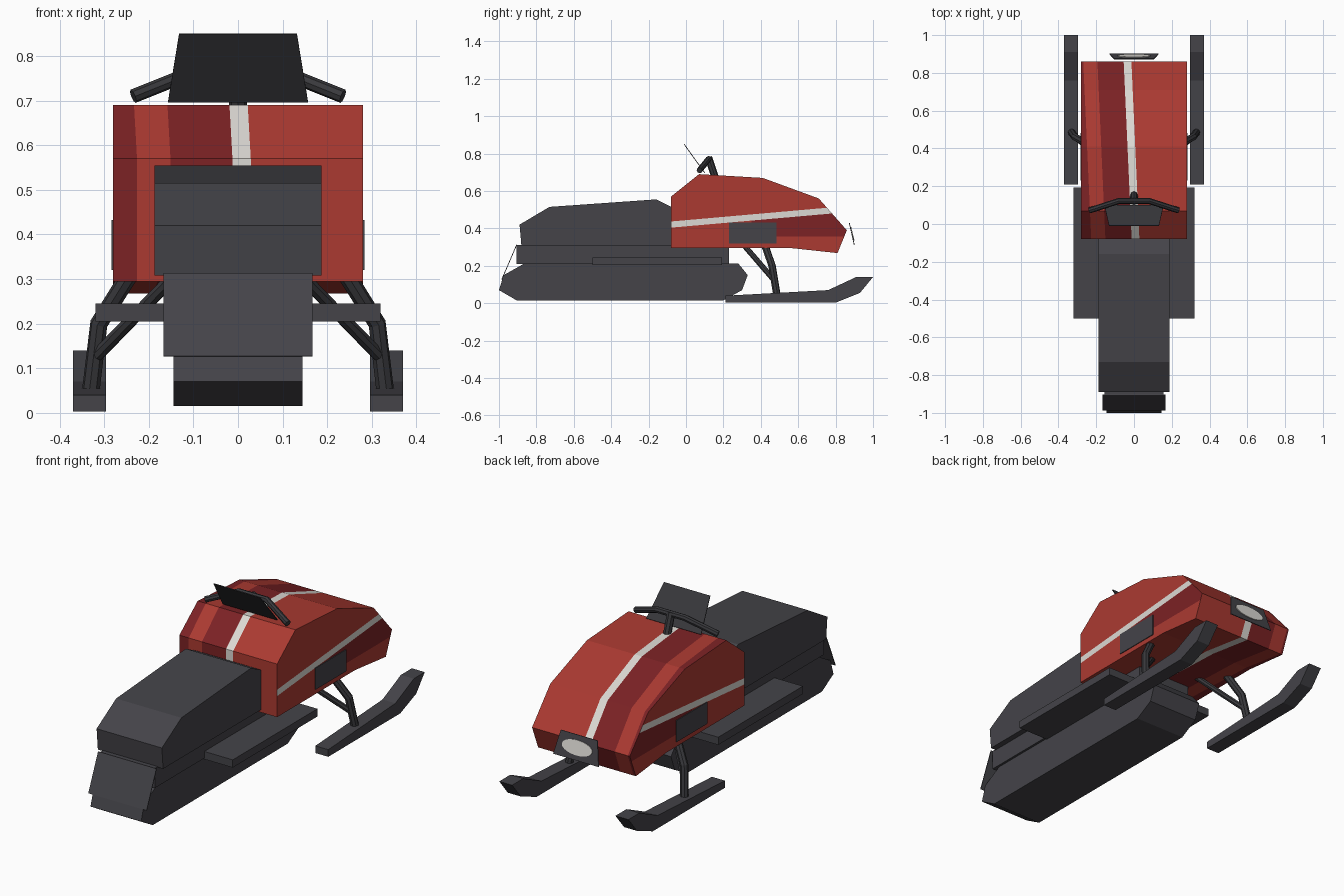
import bpy, bmesh, math
from mathutils import Vector

if "Cube" in bpy.data.objects:
    bpy.data.objects.remove(bpy.data.objects["Cube"])


def material(name, r, g, b):
    m = bpy.data.materials.new(name)
    m.diffuse_color = (r, g, b, 1)
    m.use_nodes = True
    m.node_tree.nodes["Principled BSDF"].inputs["Base Color"].default_value = m.diffuse_color
    return m


RED = material("red paint", 0.41, 0.042, 0.031)
DARK_RED = material("dark red paint", 0.20, 0.016, 0.018)
WHITE = material("white paint", 0.72, 0.70, 0.66)
GREY = material("dark grey", 0.058, 0.057, 0.066)
BLACK = material("soft black", 0.040, 0.040, 0.045)


def link(name, mesh, *mats):
    ob = bpy.data.objects.new(name, mesh)
    bpy.context.collection.objects.link(ob)
    for m in mats:
        mesh.materials.append(m)
    return ob


def prism_bm(profile, x0, x1):
    """Side profile of (y, z) points extruded from x0 to x1."""
    bm = bmesh.new()
    f = bm.faces.new([bm.verts.new((x0, y, z)) for y, z in profile])
    ext = bmesh.ops.extrude_face_region(bm, geom=[f])
    moved = [v for v in ext["geom"] if isinstance(v, bmesh.types.BMVert)]
    bmesh.ops.translate(bm, verts=moved, vec=(x1 - x0, 0, 0))
    bmesh.ops.recalc_face_normals(bm, faces=bm.faces)
    return bm


def finish(bm, name, *mats):
    me = bpy.data.meshes.new(name)
    bm.to_mesh(me)
    bm.free()
    return link(name, me, *mats)


def prism(name, profile, x0, x1, mat):
    return finish(prism_bm(profile, x0, x1), name, mat)


def rect(y0, y1, z0, z1):
    return [(y0, z0), (y1, z0), (y1, z1), (y0, z1)]


def plate(name, points, mat, thickness=0.004):
    """Thin flat plate from an outline."""
    bm = bmesh.new()
    bm.faces.new([bm.verts.new(p) for p in points])
    ob = finish(bm, name, mat)
    mod = ob.modifiers.new("thickness", 'SOLIDIFY')
    mod.thickness = thickness
    mod.offset = 0
    return ob


def tube(name, points, radius, mat):
    """Low-poly round bar along a path."""
    cu = bpy.data.curves.new(name, 'CURVE')
    cu.dimensions = '3D'
    cu.bevel_depth = radius
    cu.bevel_resolution = 2
    cu.use_fill_caps = True
    sp = cu.splines.new('POLY')
    sp.points.add(len(points) - 1)
    for p, co in zip(sp.points, points):
        p.co = (*co, 1)
    tmp = bpy.data.objects.new(name + " path", cu)
    bpy.context.collection.objects.link(tmp)
    dg = bpy.context.evaluated_depsgraph_get()
    me = bpy.data.meshes.new_from_object(tmp.evaluated_get(dg))
    bpy.data.objects.remove(tmp)
    me.materials.clear()
    for poly in me.polygons:
        poly.use_smooth = False
    return link(name, me, mat)


# Hood: extruded profile, cut along the paint lines
hood = prism_bm([(-0.08, 0.295), (-0.08, 0.57), (0.07, 0.69), (0.41, 0.67),
                 (0.71, 0.56), (0.86, 0.39), (0.81, 0.268), (0.56, 0.295)], -0.28, 0.28)
SKEW, SLOPE = 0.045, 0.088
EDGE, BAND, S0, S1 = -0.23, -0.155, -0.016, 0.025   # top bands, by skewed x
LOW, HIGH, DARK_Z, DARK_Y = 0.411, 0.444, 0.358, 0.35   # side stripe
cuts = [((x, 0, 0), (1, SKEW, 0)) for x in (EDGE, BAND, S0, S1)]
cuts += [((0, 0, z), (0, -SLOPE, 1)) for z in (LOW, HIGH)]
cuts += [((0, 0, DARK_Z), (0, 0, 1)), ((0, DARK_Y, 0), (0, 1, 0))]
for co, no in cuts:
    bmesh.ops.bisect_plane(hood, geom=hood.verts[:] + hood.edges[:] + hood.faces[:],
                           plane_co=co, plane_no=no)
hood.normal_update()
for f in hood.faces:
    c = f.calc_center_median()
    if abs(f.normal.x) > 0.5:
        s = c.z - SLOPE * c.y
        if LOW < s < HIGH:
            f.material_index = 2
        elif s < LOW and c.z > DARK_Z and c.y > DARK_Y:
            f.material_index = 1
    else:
        s = c.x + SKEW * c.y
        if S0 < s < S1:
            f.material_index = 2
        elif s < EDGE or BAND < s < S0:
            f.material_index = 1
finish(hood, "hood", RED, DARK_RED, WHITE)

# Seat, tunnel, track and running boards
prism("seat", [(-0.88, 0.308), (-0.89, 0.42), (-0.73, 0.515), (-0.16, 0.555),
               (-0.07, 0.51), (-0.07, 0.308)], -0.187, 0.187, GREY)
prism("tunnel", rect(-0.905, 0.23, 0.21, 0.312), -0.157, 0.157, GREY)
prism("track", [(-1.0, 0.07), (-0.975, 0.15), (-0.865, 0.212), (0.28, 0.212), (0.33, 0.15),
                (0.30, 0.07), (0.20, 0.015), (-0.905, 0.015)], -0.145, 0.145, GREY)
prism("running_boards", rect(-0.5, 0.193, 0.205, 0.245), -0.32, 0.32, GREY)

# Snow flap hanging behind the tunnel
plate("snow_flap", [(-0.167, -0.905, 0.313), (0.167, -0.905, 0.313),
                    (0.167, -0.985, 0.127), (-0.167, -0.985, 0.127)], GREY)

# Windshield
plate("windshield", [(-0.157, 0.10, 0.697), (0.157, 0.10, 0.697),
                     (0.132, -0.01, 0.85), (-0.132, -0.01, 0.85)], BLACK)

# Headlight: dark surround and oval lens
plate("headlight_surround", [(-0.13, 0.90, 0.31), (0.13, 0.90, 0.31),
                             (0.105, 0.873, 0.43), (-0.105, 0.873, 0.43)], GREY)
mid = Vector((0, 0.8865, 0.37))
up = Vector((0, -0.027, 0.12)).normalized()
ahead = Vector((0, 0.12, 0.027)).normalized()
ring = [mid + ahead * 0.004 + Vector((0.087 * math.cos(a), 0, 0)) + up * 0.037 * math.sin(a)
        for a in (math.tau * i / 20 for i in range(20))]
plate("headlight_lens", ring, WHITE)

# Handlebar and stem
tube("handlebar", [(-0.235, 0.072, 0.71), (-0.08, 0.122, 0.772),
                   (0.08, 0.122, 0.772), (0.235, 0.072, 0.71)], 0.016, BLACK)
tube("steering_stem", [(0, 0.16, 0.66), (0, 0.12, 0.78)], 0.02, BLACK)

# Skis, suspension and side vents on both sides
for side, s in (("left", -1), ("right", 1)):
    prism(side + "_ski", [(0.21, 0.003), (0.21, 0.04), (0.76, 0.07), (0.91, 0.14),
                          (1.0, 0.14), (0.93, 0.055), (0.80, 0.003)],
          s * 0.296, s * 0.37, GREY)
    tube(side + "_spindle", [(s * 0.33, 0.485, 0.05), (s * 0.312, 0.46, 0.20),
                             (s * 0.24, 0.42, 0.315)], 0.02, BLACK)
    tube(side + "_lower_arm", [(s * 0.315, 0.465, 0.13), (s * 0.14, 0.31, 0.31)], 0.015, BLACK)
    prism(side + "_vent", rect(0.23, 0.483, 0.32, 0.432), s * 0.278, s * 0.284, GREY)
